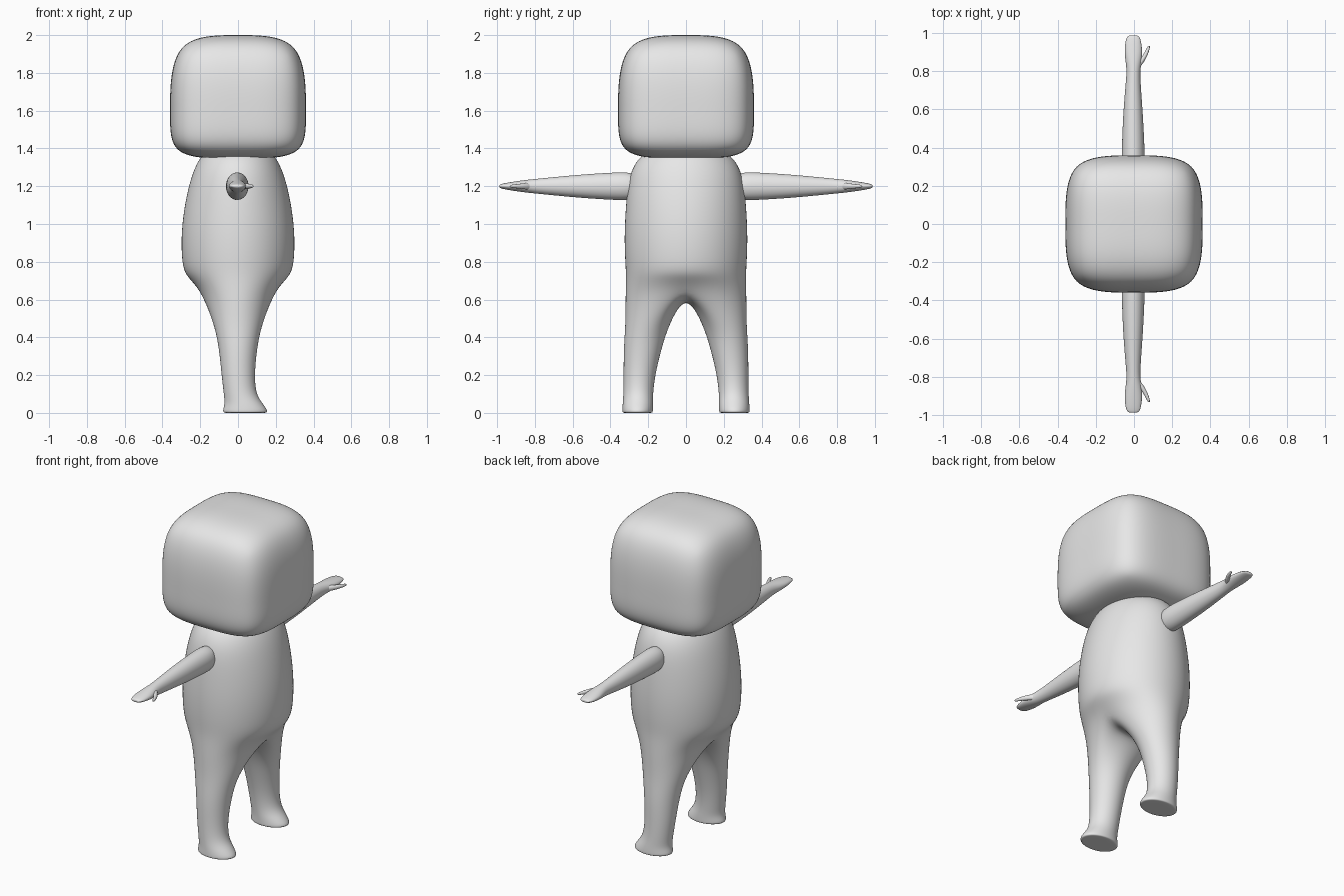
import bpy, bmesh
from math import sin, cos, radians, pi

cube = bpy.data.objects.get("Cube")
if cube:
    bpy.data.objects.remove(cube, do_unlink=True)

grey = bpy.data.materials.new("plain grey")
grey.use_nodes = True
grey.diffuse_color = (0.8, 0.8, 0.8, 1)
grey.node_tree.nodes["Principled BSDF"].inputs["Base Color"].default_value = (0.8, 0.8, 0.8, 1)


def finish(bm, name, mirror=False, levels=3):
    """Turn a cage into a smooth subdivided object."""
    bmesh.ops.recalc_face_normals(bm, faces=bm.faces)
    for f in bm.faces:
        f.smooth = True
    mesh = bpy.data.meshes.new(name)
    bm.to_mesh(mesh)
    bm.free()
    mesh.materials.append(grey)
    obj = bpy.data.objects.new(name, mesh)
    bpy.context.collection.objects.link(obj)
    if mirror:
        m = obj.modifiers.new("Mirror", "MIRROR")
        m.use_axis = (False, True, False)
        m.use_clip = True
        m.merge_threshold = 0.0005
    s = obj.modifiers.new("Subdivision", "SUBSURF")
    s.levels = s.render_levels = levels
    return obj


def bridge(bm, a, b, closed=True):
    n = len(a)
    for i in range(n if closed else n - 1):
        j = (i + 1) % n
        bm.faces.new((a[i], a[j], b[j], b[i]))


def loft(bm, rings):
    for a, b in zip(rings, rings[1:]):
        bridge(bm, a, b)
    bm.faces.new(rings[0])
    bm.faces.new(rings[-1])


# Head: box cage with a centre loop and a low loop for the tighter lower edge
bm = bmesh.new()
bmesh.ops.create_cube(bm, size=2)
bmesh.ops.subdivide_edges(bm, edges=bm.edges[:], cuts=1, use_grid_fill=True)
level = {-1: 1.345, 0: 1.56, 1: 2.0}
for v in bm.verts:
    v.co = (v.co.x * 0.36, v.co.y * 0.36, level[round(v.co.z)])
finish(bm, "head", levels=4)

# Body: half torso rings that split into one leg, mirrored across
bm = bmesh.new()
torso = [(1.39, .17, .20), (1.34, .21, .262), (1.25, .25, .305), (1.10, .285, .32),
         (.95, .302, .328), (.82, .30, .325), (.73, .285, .318)]
legs = [(.47, 0, .125, .205, .115), (.34, 0, .10, .23, .10), (.20, 0, .087, .247, .083),
        (.10, .01, .085, .253, .078), (.05, .03, .10, .255, .08),
        (.015, .038, .118, .256, .081), (0, .038, .116, .256, .08), (0, .038, .09, .256, .06)]


def half_ring(rx, ry, height):
    chain = []
    for i in range(7):
        c, s = cos(i * pi / 6), sin(i * pi / 6)
        y = 0 if i in (0, 6) else ry * 1.04 * s
        chain.append(bm.verts.new((rx * 1.04 * c, y, height(c))))
    return chain


chains = [half_ring(rx, ry, lambda c, z=z: z) for z, rx, ry in torso]
split = half_ring(.215, .322, lambda c: .60 + .08 * c * c)
chains.append(split)
for a, b in zip(chains, chains[1:]):
    bridge(bm, a, b, closed=False)
bm.faces.new(chains[0])

# Crotch points close the split ring into the top of the leg
crotch = [bm.verts.new((x, 0, z)) for x, z in ((-.11, .645), (0, .632), (.11, .645))]
previous = split + crotch
for z, cx, rx, cy, ry in legs:
    ring = []
    for i in range(10):
        a = radians(-18 + 36 * i)
        ring.append(bm.verts.new((cx + rx * 1.065 * cos(a), cy + ry * 1.065 * sin(a), z)))
    bridge(bm, previous, ring)
    previous = ring
bm.faces.new(previous)
finish(bm, "body_and_legs", mirror=True)


# Arms and thumbs: lofts running outward along y, mirrored
def limb(name, stations, sides=8):
    bm = bmesh.new()
    grow = 6 / (4 + 2 * cos(2 * pi / sides))
    rings = []
    for y, cx, rx, cz, rz in stations:
        rings.append([bm.verts.new((cx + rx * grow * cos(2 * pi * i / sides), y,
                                    cz + rz * grow * sin(2 * pi * i / sides)))
                      for i in range(sides)])
    loft(bm, rings)
    return finish(bm, name, mirror=True)


limb("arms", [(.24, -.004, .062, 1.2, .076), (.38, -.004, .06, 1.2, .073),
              (.55, -.005, .053, 1.2, .062), (.70, -.005, .042, 1.2, .048),
              (.80, -.003, .034, 1.2, .038), (.85, -.002, .042, 1.2, .033),
              (.90, -.003, .047, 1.2, .026), (.95, -.004, .042, 1.2, .018),
              (.982, -.004, .034, 1.2, .011), (.989, -.004, .018, 1.2, .006)])
limb("thumbs", [(.81, .005, .018, 1.2, .018), (.845, .032, .018, 1.2, .017),
                (.875, .054, .013, 1.2, .013), (.905, .069, .010, 1.2, .010),
                (.928, .077, .007, 1.2, .007), (.934, .079, .003, 1.2, .003)])
